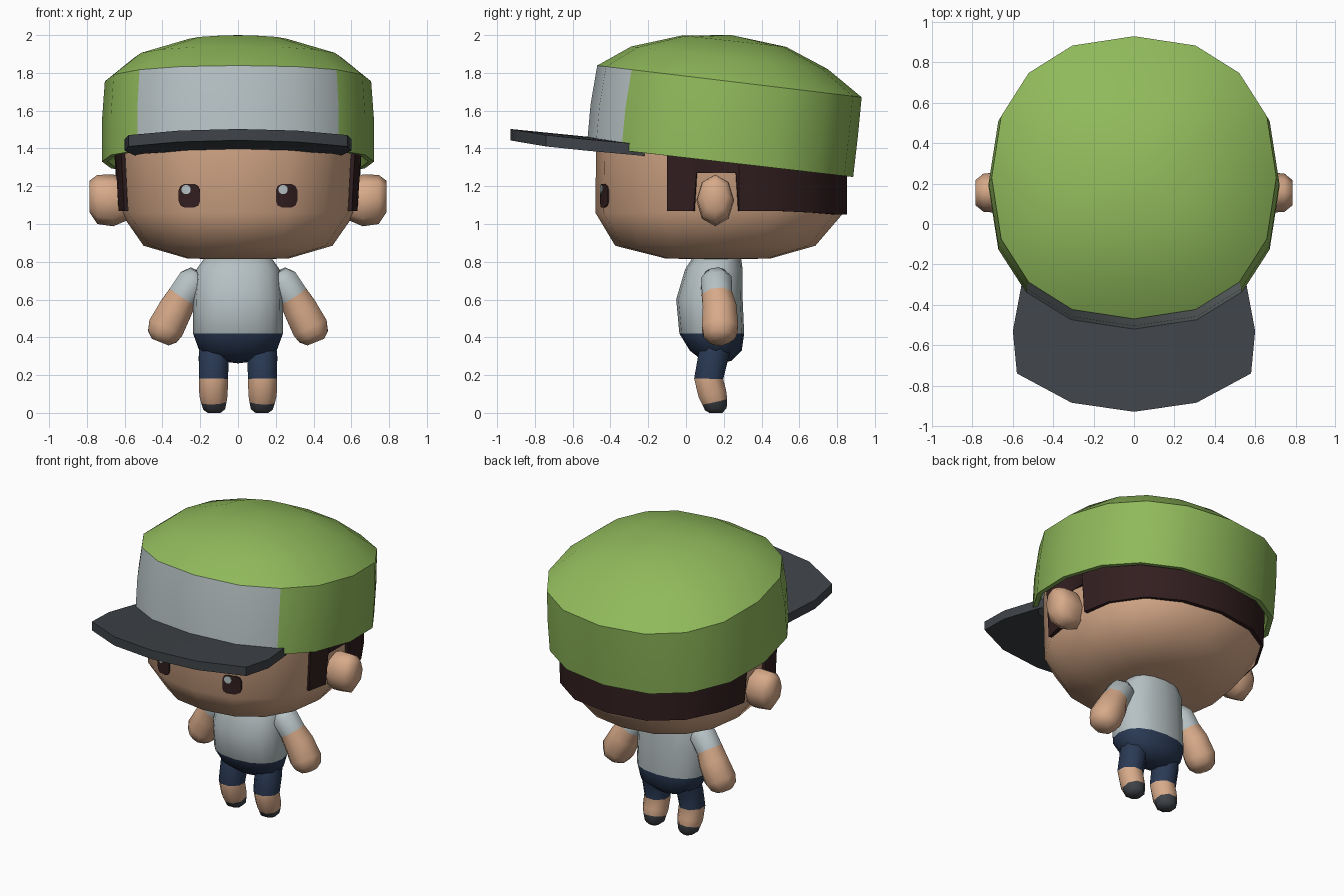
import bpy, bmesh, math
from mathutils import Vector
from mathutils.bvhtree import BVHTree

if "Cube" in bpy.data.objects:
    bpy.data.objects.remove(bpy.data.objects["Cube"])


def material(name, r, g, b):
    m = bpy.data.materials.new(name)
    m.diffuse_color = (r, g, b, 1)
    m.use_nodes = True
    m.node_tree.nodes["Principled BSDF"].inputs["Base Color"].default_value = m.diffuse_color
    return m


GREEN = material("green cloth", .28, .49, .105)
GREY = material("light grey cloth", .47, .535, .55)
DARK = material("dark grey", .05, .057, .066)
SKIN = material("skin", .68, .40, .25)
HAIR = material("dark brown", .032, .013, .014)
NAVY = material("navy cloth", .023, .042, .09)


def loft(name, rings, mats, rule=None, cap_start=True, cap_end=True, angle=40):
    """Skin closed rings of points; a one-point ring becomes a pole. rule(band, segment) -> material index."""
    bm = bmesh.new()
    vs = [[bm.verts.new(p) for p in r] for r in rings]
    n = max(len(r) for r in vs)
    rule = rule or (lambda b, s: 0)
    for b, (lo, hi) in enumerate(zip(vs, vs[1:])):
        for s in range(n):
            quad = []
            for v in (lo[s % len(lo)], lo[(s + 1) % len(lo)], hi[(s + 1) % len(hi)], hi[s % len(hi)]):
                if v not in quad:
                    quad.append(v)
            bm.faces.new(quad).material_index = rule(b, s)
    if cap_start and len(vs[0]) > 2:
        bm.faces.new(vs[0][::-1]).material_index = rule(0, 0)
    if cap_end and len(vs[-1]) > 2:
        bm.faces.new(vs[-1]).material_index = rule(len(vs) - 2, 0)
    bmesh.ops.recalc_face_normals(bm, faces=bm.faces)
    me = bpy.data.meshes.new(name)
    bm.to_mesh(me)
    bm.free()
    for m in mats:
        me.materials.append(m)
    ob = bpy.data.objects.new(name, me)
    bpy.context.collection.objects.link(ob)
    bpy.ops.object.select_all(action='DESELECT')
    ob.select_set(True)
    bpy.context.view_layer.objects.active = ob
    bpy.ops.object.shade_smooth_by_angle(angle=math.radians(angle))
    return ob


def spow(v, e):
    return math.copysign(abs(v) ** (2 / e), v)


def oval(z, rx, y0, y1, slope=0, n=16, e=2.3):
    """Horizontal rounded ring between y0 and y1, z leaning with slope along y."""
    cy, ry = (y0 + y1) / 2, (y1 - y0) / 2
    pts = []
    for i in range(n):
        a = 2 * math.pi * i / n
        dy = ry * spow(round(math.sin(a), 9), e)
        pts.append((rx * spow(round(math.cos(a), 9), e), cy + dy, z + slope * dy))
    return pts


def tube(path, side, n=8):
    """Rings square to a path of (x, y, z, radius)."""
    P = [Vector((side * p[0], p[1], p[2])) for p in path]
    rings = []
    for i, c in enumerate(P):
        t = (P[min(i + 1, len(P) - 1)] - P[max(i - 1, 0)]).normalized()
        u = Vector((0, 1, 0)).cross(t).normalized()
        v = t.cross(u)
        r = path[i][3]
        rings.append([c + r * (u * math.cos(2 * math.pi * (k + .5) / n) +
                               v * math.sin(2 * math.pi * (k + .5) / n)) * 1.04 for k in range(n)])
    return rings


# Head
head = loft("head", [[(0, .17, .81)], oval(.818, .27, -.11, .45), oval(.885, .5, -.375, .685),
                     oval(1.06, .622, -.48, .835), oval(1.48, .645, -.475, .85)], [SKIN], angle=60)

# Cap crown: inner lip, wall with a grey front panel, faceted dome
loft("cap_crown", [oval(1.42, .66, -.475, .83, -.115), oval(1.33, .69, -.50, .855, -.115),
                   oval(1.33, .72, -.525, .885, -.115), oval(1.55, .72, -.505, .91, -.12),
                   oval(1.755, .705, -.47, .93, -.12), oval(1.88, .55, -.29, .75, -.115),
                   oval(1.968, .275, -.02, .53, -.11), [(0, .24, 2.0)]],
     [GREEN, GREY], lambda b, s: int(b in (2, 3) and 10 <= s <= 13), cap_start=False, angle=45)

# Cap brim: back point and front point for each column
cols = [(0, -.44, 0, -.93), (.28, -.40, .31, -.885), (.50, -.32, .58, -.74),
        (.54, -.27, .60, -.53), (.54, -.22, .555, -.29)]
cols = [(-a, b, -c, d) for a, b, c, d in cols[:0:-1]] + cols


def brim_point(x, y, drop):
    return (x, y, 1.503 - .1 * (y + .93) - .04 * x * x - drop)


loft("cap_brim", [[brim_point(a, b, 0), brim_point(c, d, 0), brim_point(c, d, .06), brim_point(a, b, .06)]
                  for a, b, c, d in cols], [DARK], angle=30)

# Hair band round the back, notched over the ears
half = [(-.10, 1.07), (.04, 1.07), (.055, 1.27), (.265, 1.27), (.28, 1.07),
        (.47, 1.07), (.68, 1.06), (.81, 1.05), (.852, 1.05)]


def hair_section(y, zb, side):
    k = max(0, 1 - abs((y - .178) / .674) ** 2.3) ** (1 / 2.3) * side
    def at(rx, s, z):
        return (rx * s * k, .178 + (y - .178) * s, z)
    return [at(.64, 1, zb), at(.66, 1, 1.42), at(.66, .93, 1.42), at(.64, .93, zb)]


loft("hair", [hair_section(y, z, 1) for y, z in half] +
     [hair_section(y, z, -1) for y, z in half[-2::-1]], [HAIR], angle=35)

# Eyes and glints: thin plates laid on the face
face = BVHTree.FromPolygons([v.co for v in head.data.vertices], [p.vertices[:] for p in head.data.polygons])


def plate(name, x, z, rx, rz, e, thick, mat):
    def on_face(px, pz, off):
        hit = face.ray_cast(Vector((px, -2, pz)), Vector((0, 1, 0)))[0]
        return (px, hit.y - off, pz)
    angles = [2 * math.pi * (i + .5) / 12 for i in range(12)]
    outline = [(x + rx * spow(math.cos(a), e), z + rz * spow(math.sin(a), e)) for a in angles]
    loft(name, [[on_face(*p, 0) for p in outline], [on_face(*p, thick) for p in outline],
                [on_face(x, z, thick + .001)]], [mat], cap_start=False)


for side, label in ((1, "right"), (-1, "left")):
    plate(label + "_eye", side * .257, 1.15, .058, .063, 3.5, .008, HAIR)
    plate(label + "_eye_glint", side * .257 - .018, 1.182, .025, .025, 2, .012, GREY)

    # Ear
    ear = []
    for x, k, dz in ((.58, .75, 0), (.66, 1, 0), (.745, .95, .005), (.785, .62, .02)):
        ear.append([(side * x, .155 + .1 * k * math.cos(math.pi * i / 4),
                     1.125 + dz + .137 * k * math.sin(math.pi * i / 4)) for i in range(8)])
    loft(label + "_ear", ear, [SKIN], angle=60)

    # Arm with short sleeve
    arm = [(.21, .155, .745, .05), (.235, .16, .70, .085), (.292, .165, .618, .083), (.33, .178, .55, .093),
           (.382, .18, .45, .1), (.40, .175, .405, .085), (.412, .175, .375, .05)]
    loft(label + "_arm", tube(arm, side), [GREY, SKIN], lambda b, s: int(b > 1), angle=60)

    # Leg: shorts, shin, shoe
    leg = [(.12, .165, .38, .08), (.128, .145, .30, .083), (.13, .12, .18, .08),
           (.13, .14, .10, .078), (.128, .152, .06, .07), (.126, .158, .02, .06), (.126, .158, .0, .035)]
    loft(label + "_leg", tube(leg, side), [NAVY, SKIN, DARK],
         lambda b, s: 0 if b < 2 else 1 if b < 4 else 2, angle=60)

# Torso: navy hips below, grey shirt above
loft("torso", [[(0, .17, .262)], oval(.275, .1, .09, .24), oval(.33, .205, .02, .295), oval(.42, .238, -.035, .308),
               oval(.60, .237, -.052, .30), oval(.76, .22, -.005, .30), oval(.83, .17, .04, .29)],
     [NAVY, GREY], lambda b, s: int(b > 2), angle=60)
